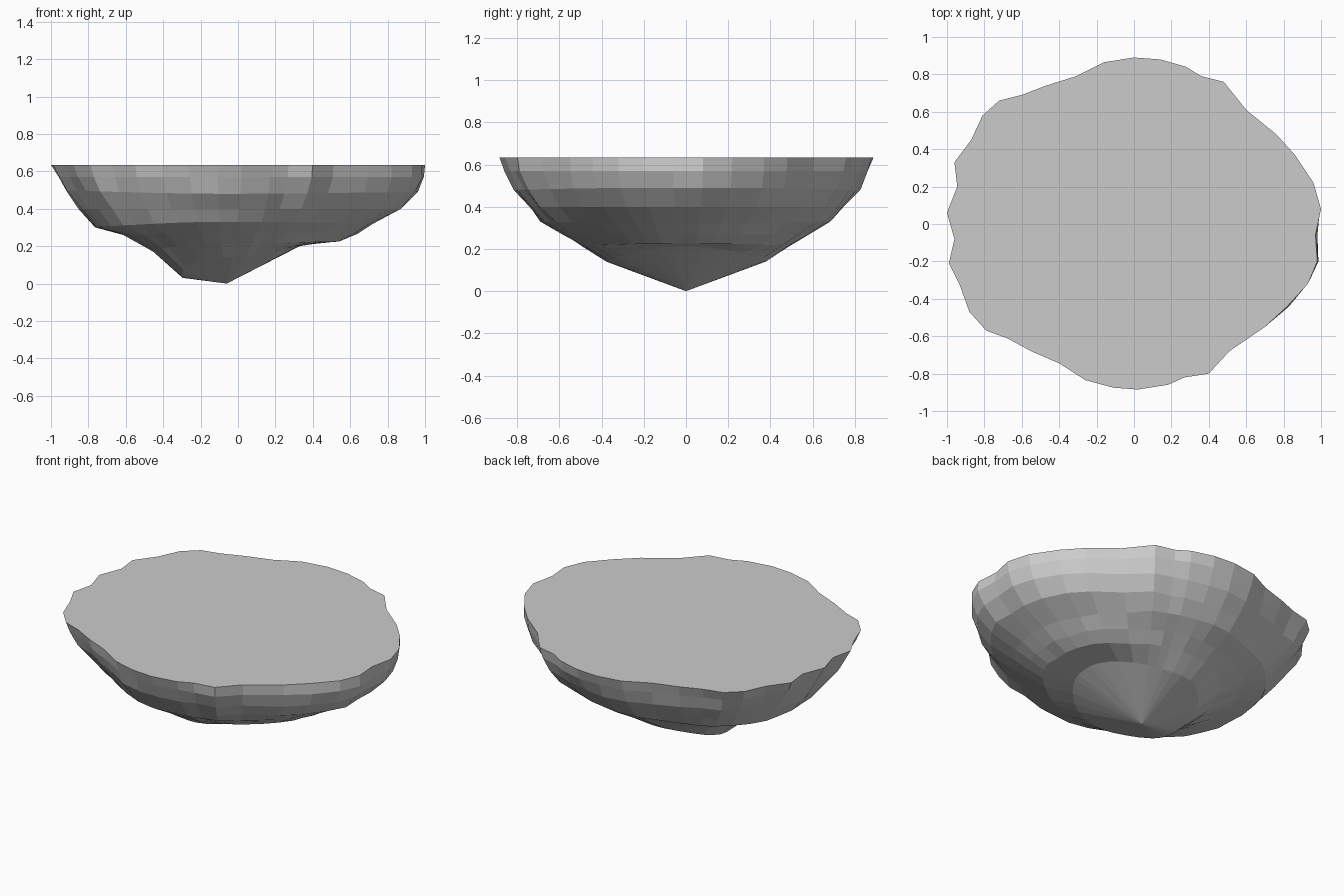
import bpy, bmesh, math, random
from mathutils import Vector

if "Cube" in bpy.data.objects:
    bpy.data.objects.remove(bpy.data.objects["Cube"])

random.seed(4)

# Irregular rim outline, counter-clockwise from the right side
RIM = [(1.0, .08), (.96, .22), (.86, .37), (.76, .48), (.60, .61), (.48, .76), (.36, .79), (.28, .84),
       (.14, .88), (0, .89), (-.16, .865), (-.31, .79), (-.47, .74), (-.60, .69), (-.72, .66), (-.81, .58),
       (-.87, .45), (-.96, .33), (-.945, .20), (-1.0, .06), (-.96, -.08), (-.99, -.21), (-.93, -.33),
       (-.88, -.47), (-.79, -.57), (-.68, -.61), (-.55, -.68), (-.40, -.745), (-.26, -.835), (-.11, -.875),
       (.02, -.885), (.18, -.86), (.27, -.82), (.40, -.80), (.51, -.68), (.70, -.55), (.82, -.44),
       (.93, -.32), (.98, -.20), (.97, -.06)]

# Underside profiles (fraction of rim distance, height) towards right, left and front/back
RIGHT = [(1, .635), (1.0, .57), (.965, .49), (.89, .40), (.74, .32), (.65, .265), (.575, .225), (.39, .212)]
LEFT = [(1, .635), (.965, .57), (.925, .50), (.855, .40), (.76, .30), (.60, .26), (.425, .17), (.255, .03)]
SIDE = [(1, .635), (.975, .57), (.93, .48), (.85, .40), (.78, .33), (.66, .27), (.56, .215), (.43, .14)]
TIP = Vector((-.06, 0))

bm = bmesh.new()
rings = []
for k in range(len(SIDE)):
    ring = []
    for p in RIM:
        d = Vector(p) - TIP
        c = d.x / d.length
        w = c * c
        end = RIGHT[k] if c > 0 else LEFT[k]
        frac, z = (e * w + s * (1 - w) for e, s in zip(end, SIDE[k]))
        # Slight chiselled roughness on the middle of the rock only
        if 0 < k < 7:
            frac += random.uniform(-.01, .01)
        # The lower rings lose the ragged outline
        even = d.normalized() / math.sqrt((c / (1.06 if c > 0 else .92)) ** 2 + (1 - w) / .88 ** 2)
        q = TIP + d.lerp(even, min(k / 6, 1) * .8) * frac
        ring.append(bm.verts.new((q.x, q.y, z)))
    rings.append(ring)

# Flat top, faceted side bands, pointed bottom
n = len(RIM)
tip = bm.verts.new((TIP.x, TIP.y, 0))
bm.faces.new(rings[0])
for hi, lo in zip(rings, rings[1:]):
    for i in range(n):
        j = (i + 1) % n
        bm.faces.new((hi[i], lo[i], lo[j], hi[j]))
for i in range(n):
    bm.faces.new((rings[-1][i], tip, rings[-1][(i + 1) % n]))
bmesh.ops.recalc_face_normals(bm, faces=bm.faces)

mesh = bpy.data.meshes.new("floating_rock_base")
bm.to_mesh(mesh)
bm.free()
bpy.context.collection.objects.link(bpy.data.objects.new("floating_rock_base", mesh))
